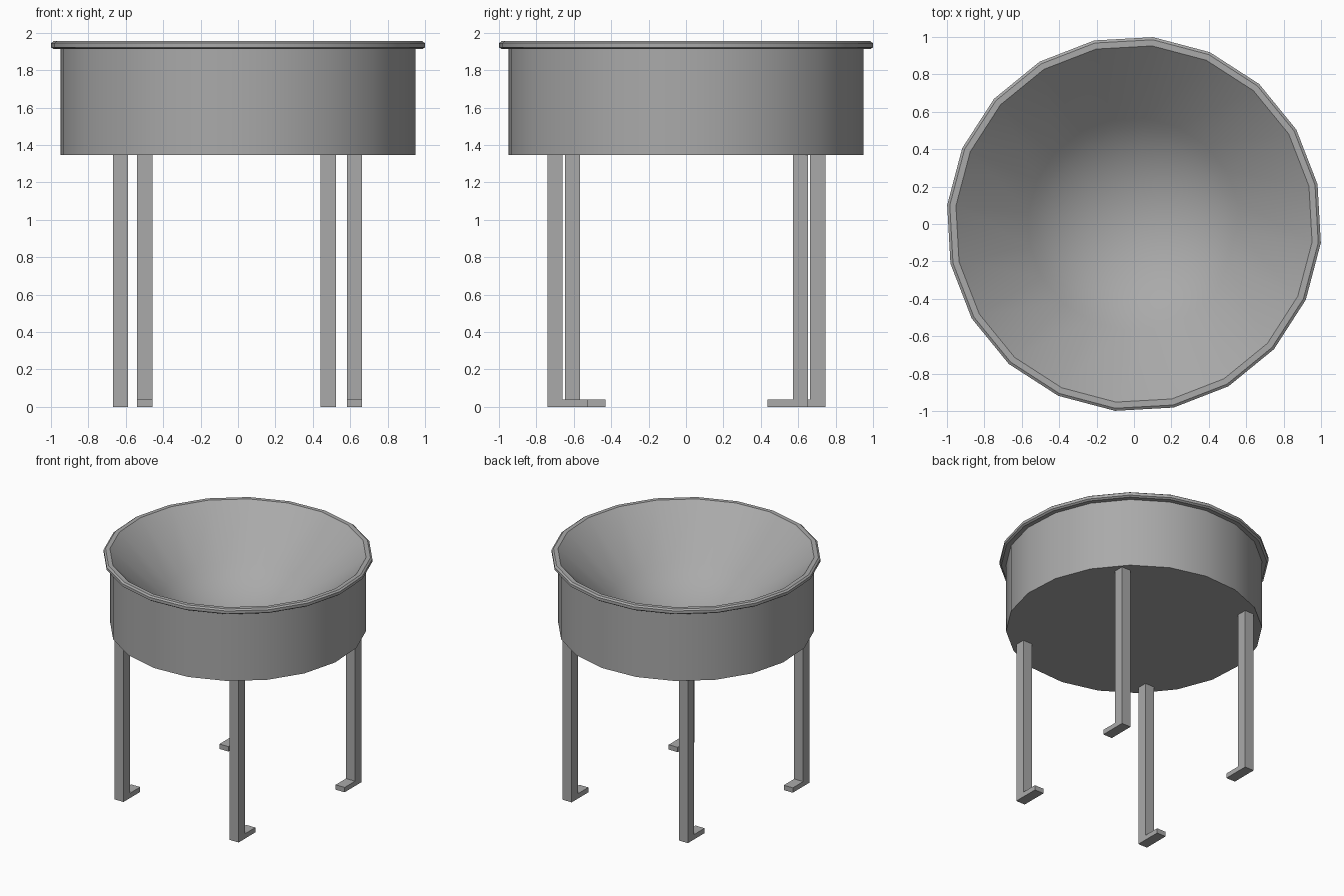
import bpy, bmesh
from math import radians, sin, cos, tan, pi
from mathutils import Matrix

cube = bpy.data.objects.get("Cube")
if cube:
    bpy.data.objects.remove(cube, do_unlink=True)

grey = bpy.data.materials.new("grey_metal")
grey.use_nodes = True
colour = (0.4, 0.4, 0.4, 1)
grey.diffuse_color = colour
grey.node_tree.nodes["Principled BSDF"].inputs["Base Color"].default_value = colour


def finish(bm, name, smooth=False):
    bmesh.ops.recalc_face_normals(bm, faces=bm.faces)
    mesh = bpy.data.meshes.new(name)
    bm.to_mesh(mesh)
    bm.free()
    mesh.materials.append(grey)
    obj = bpy.data.objects.new(name, mesh)
    bpy.context.collection.objects.link(obj)
    if smooth:
        bpy.ops.object.select_all(action='DESELECT')
        obj.select_set(True)
        bpy.context.view_layer.objects.active = obj
        bpy.ops.object.shade_smooth_by_angle(angle=radians(30))
    return obj


# Basin: 20-sided drum with a chamfered rim
SIDES, TURN = 20, radians(12.2)
BASE, TOP, HOLLOW = 1.347, 1.955, 0.957
profile = [(0, BASE), (0.955, BASE), (0.955, 1.912), (0.99, 1.912),
           (1.004, 1.922), (1.004, 1.945), (0.99, TOP), (HOLLOW, TOP)]

# Hollow: straight sloping wall that rounds into a bowl at the bottom
SLOPE, ROUND, RINGS = radians(42), 0.85, 10
wall_foot = ROUND * sin(SLOPE)
foot_z = TOP - (HOLLOW - wall_foot) * tan(SLOPE)
centre_z = foot_z + ROUND * cos(SLOPE)
for i in range(RINGS + 1):
    a = SLOPE * (1 - i / RINGS)
    profile.append((ROUND * sin(a), centre_z - ROUND * cos(a)))

bm = bmesh.new()
verts = [bm.verts.new((r, 0, z)) for r, z in profile]
edges = [bm.edges.new(pair) for pair in zip(verts, verts[1:])]
bmesh.ops.spin(bm, geom=verts + edges, cent=(0, 0, 0), axis=(0, 0, 1),
               angle=2 * pi, steps=SIDES, use_merge=False)
bmesh.ops.remove_doubles(bm, verts=bm.verts, dist=0.0005)
bmesh.ops.rotate(bm, verts=bm.verts, cent=(0, 0, 0),
                 matrix=Matrix.Rotation(TURN, 3, 'Z'))
finish(bm, "basin", smooth=True)


# Legs: L-shaped bars, each foot pointing inward along y
def leg(name, x, y, width=0.082, foot=0.217, thick=0.04):
    inward = -1 if y > 0 else 1
    outer = y - inward * width / 2
    outline = [(0, 0), (foot, 0), (foot, thick), (width, thick),
               (width, BASE), (0, BASE)]
    bm = bmesh.new()
    face = bm.faces.new([bm.verts.new((x - width / 2, outer + inward * d, z))
                         for d, z in outline])
    out = bmesh.ops.extrude_face_region(bm, geom=[face])
    moved = [v for v in out["geom"] if isinstance(v, bmesh.types.BMVert)]
    bmesh.ops.translate(bm, verts=moved, vec=(width, 0, 0))
    finish(bm, name)


leg("front_right_leg", -0.628, -0.607)
leg("front_left_leg", 0.483, -0.70)
leg("back_left_leg", 0.623, 0.612)
leg("back_right_leg", -0.498, 0.704)
